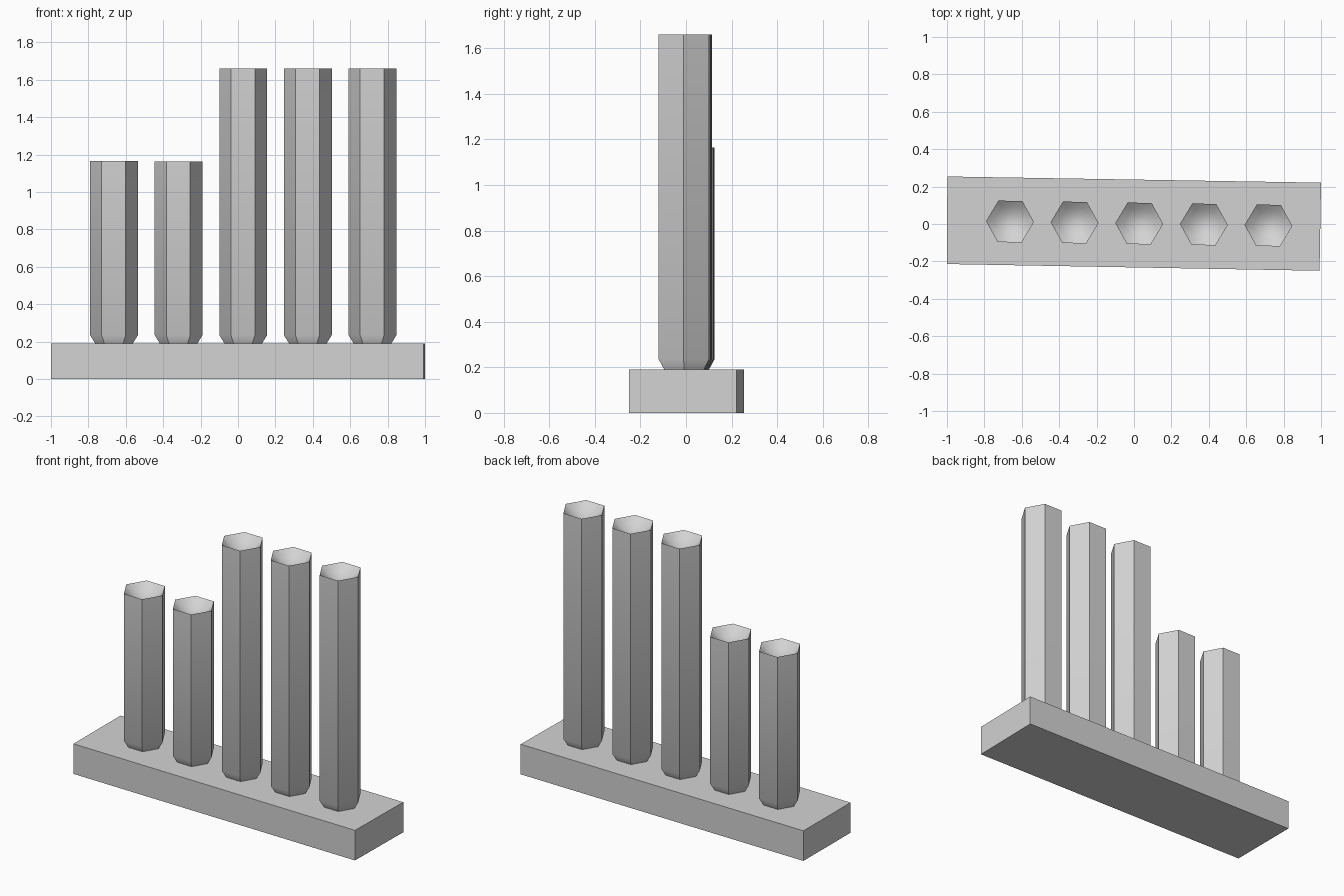
import bpy, bmesh
from math import cos, sin, tau, radians

cube = bpy.data.objects.get("Cube")
if cube:
    bpy.data.objects.remove(cube, do_unlink=True)

SIDES = 6
RADIUS = 0.128
BASE_TOP = 0.19

grey = bpy.data.materials.new("light_grey")
grey.use_nodes = True
GREY = (0.65, 0.65, 0.65, 1)
grey.diffuse_color = GREY
grey.node_tree.nodes["Principled BSDF"].inputs["Base Color"].default_value = GREY


def finish(name, bm):
    bmesh.ops.recalc_face_normals(bm, faces=bm.faces)
    mesh = bpy.data.meshes.new(name)
    bm.to_mesh(mesh)
    bm.free()
    mesh.materials.append(grey)
    obj = bpy.data.objects.new(name, mesh)
    bpy.context.collection.objects.link(obj)
    return obj


# Slightly skewed slab
def make_base():
    bm = bmesh.new()
    corners = [(-1, -0.214), (0.992, -0.25), (1, 0.221), (-0.998, 0.254)]
    face = bm.faces.new([bm.verts.new((x, y, 0)) for x, y in corners])
    top = bmesh.ops.extrude_face_region(bm, geom=[face])["geom"]
    bmesh.ops.translate(bm, vec=(0, 0, BASE_TOP),
                        verts=[v for v in top if isinstance(v, bmesh.types.BMVert)])
    # the starting face stays behind as the underside
    return finish("base", bm)


# Hexagonal column: tapered foot, straight shaft, dished top
def make_column(name, x, y, height):
    profile = [(0.76, BASE_TOP - 0.005), (1, BASE_TOP + 0.045), (1, height),
               (0.68, height - 0.036), (0.34, height - 0.058)]
    bm = bmesh.new()
    rings = [[bm.verts.new((x + RADIUS * s * cos(tau * i / SIDES - radians(1)),
                            y + RADIUS * s * sin(tau * i / SIDES - radians(1)), z))
              for i in range(SIDES)] for s, z in profile]
    bm.faces.new(rings[0])
    for low, high in zip(rings, rings[1:]):
        for i in range(SIDES):
            j = (i + 1) % SIDES
            bm.faces.new((low[i], low[j], high[j], high[i]))
    centre = bm.verts.new((x, y, height - 0.065))
    for i in range(SIDES):
        bm.faces.new((rings[-1][i], rings[-1][(i + 1) % SIDES], centre))
    obj = finish(name, bm)
    bpy.ops.object.select_all(action="DESELECT")
    obj.select_set(True)
    bpy.context.view_layer.objects.active = obj
    bpy.ops.object.shade_smooth_by_angle(angle=radians(42))


make_base()
for n, height in enumerate([1.165, 1.163, 1.66, 1.66, 1.66]):
    make_column(f"column_{n + 1}", -0.663 + 0.3455 * n, 0.013 - 0.0052 * n, height)
